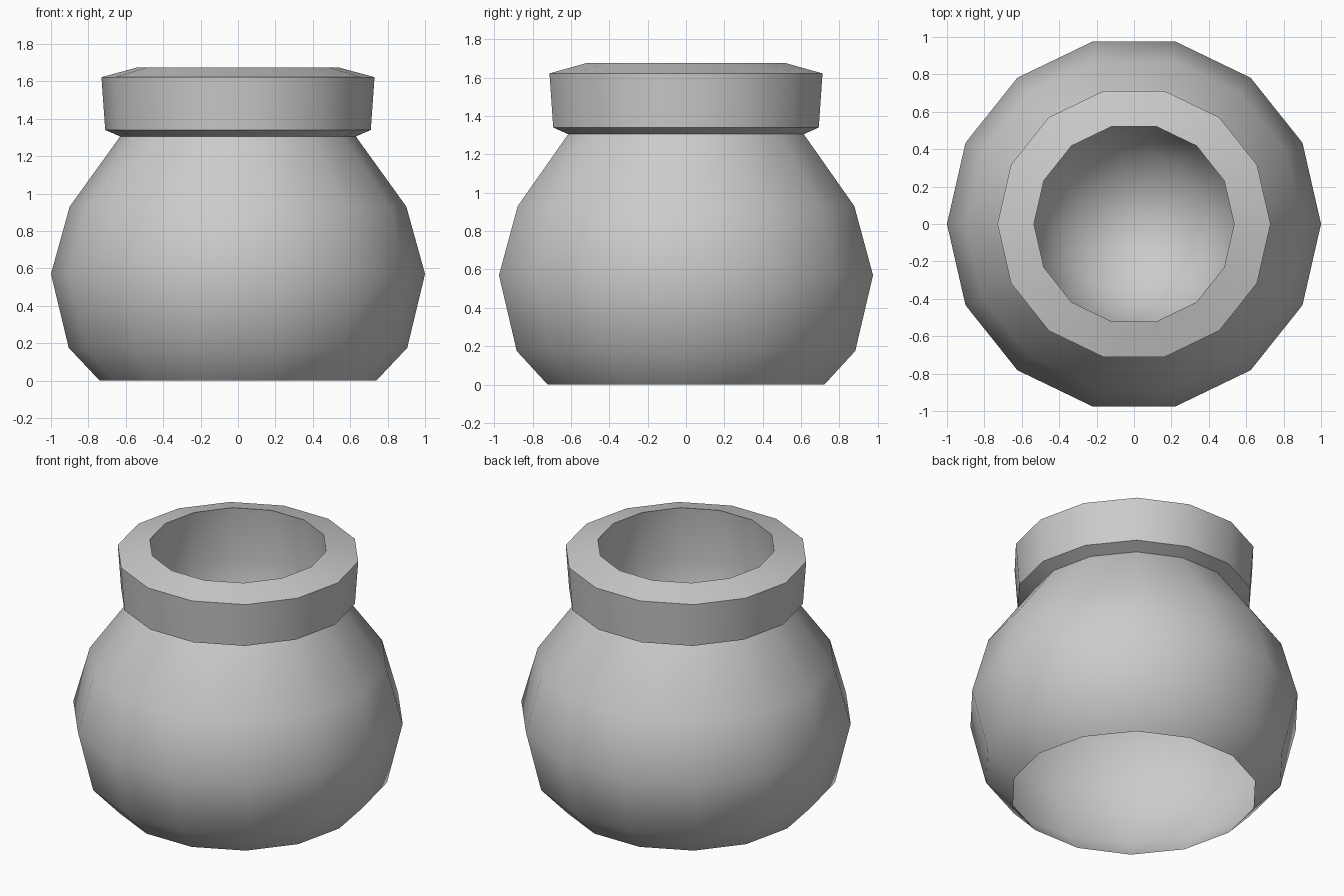
import bpy, bmesh, math

if "Cube" in bpy.data.objects:
    bpy.data.objects.remove(bpy.data.objects["Cube"])

SIDES = 14


def lathe(name, profile):
    """Spin an (r, z) profile about z; r = 0 ends become poles."""
    bm = bmesh.new()
    rings = []
    for r, z in profile:
        if r == 0:
            rings.append([bm.verts.new((0, 0, z))] * SIDES)
        else:
            rings.append([bm.verts.new((r * math.cos(math.tau * i / SIDES),
                                        r * math.sin(math.tau * i / SIDES), z))
                          for i in range(SIDES)])
    for a, b in zip(rings, rings[1:]):
        for i in range(SIDES):
            j = (i + 1) % SIDES
            quad = [a[i], a[j], b[j], b[i]]
            bm.faces.new(list(dict.fromkeys(quad)))
    mesh = bpy.data.meshes.new(name)
    bm.to_mesh(mesh)
    bm.free()
    obj = bpy.data.objects.new(name, mesh)
    bpy.context.collection.objects.link(obj)
    bpy.ops.object.select_all(action='DESELECT')
    obj.select_set(True)
    bpy.context.view_layer.objects.active = obj
    bpy.ops.object.shade_smooth_by_angle(angle=math.radians(32))
    return obj


# round belly and neck, open underneath
belly = [(0.74, 0), (0.905, 0.175), (1.0, 0.57), (0.9, 0.93), (0.63, 1.305)]
# flared collar with a sloping lip
collar = [(0.71, 1.34), (0.73, 1.622), (0.535, 1.675)]
# rounded hollow inside
hollow = [(0.58, 1.3), (0.53, 1.02), (0.39, 0.8), (0.2, 0.68), (0, 0.63)]

lathe("pot", belly + collar + hollow)
